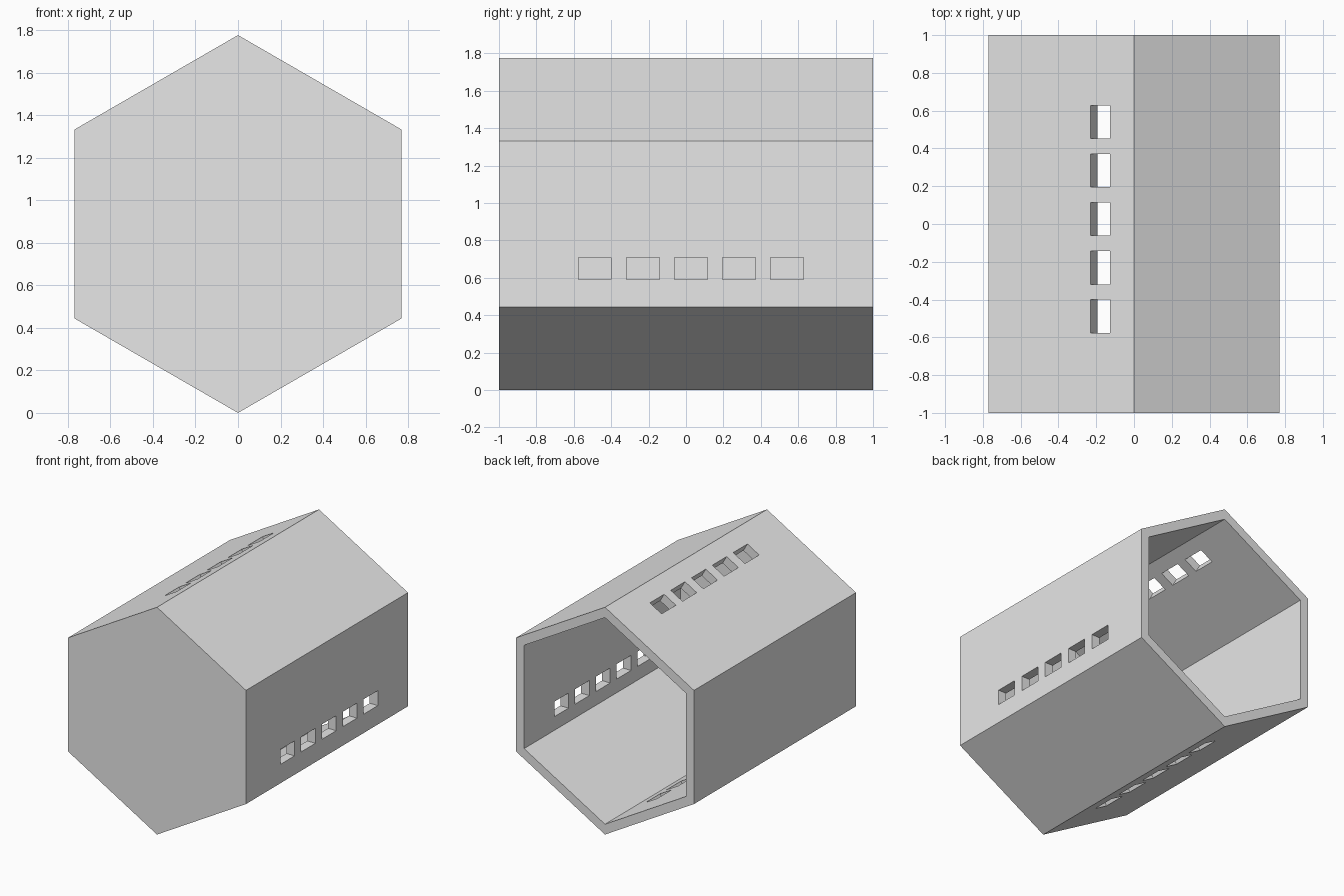
import bpy, bmesh
from math import radians, sin, cos
from mathutils import Matrix, Vector

if "Cube" in bpy.data.objects:
    bpy.data.objects.remove(bpy.data.objects["Cube"], do_unlink=True)

RADIUS = 0.888                       # outer hexagon, corner up
APOTHEM = RADIUS * cos(radians(30))
WALL = 0.07
SLOT_SIZE = (0.3, 0.176, 0.117)      # depth, length, height
SLOT_SHIFT = 0.238                   # distance from the middle of a wall
SLOT_MIDDLE, SLOT_PITCH = 0.026, 0.257

grey = bpy.data.materials.new("light_grey")
grey.use_nodes = True
grey.diffuse_color = (0.8, 0.8, 0.8, 1)
grey.node_tree.nodes["Principled BSDF"].inputs["Base Color"].default_value = (0.8, 0.8, 0.8, 1)


def make_object(name, bm):
    bmesh.ops.recalc_face_normals(bm, faces=bm.faces)
    mesh = bpy.data.meshes.new(name)
    bm.to_mesh(mesh)
    bm.free()
    mesh.materials.append(grey)
    obj = bpy.data.objects.new(name, mesh)
    bpy.context.collection.objects.link(obj)
    return obj


def hex_prism(name, radius, y0, y1):
    bm = bmesh.new()
    angles = [radians(30 + 60 * i) for i in range(6)]
    ring = [bm.verts.new((radius * cos(a), y0, RADIUS + radius * sin(a))) for a in angles]
    end = bm.faces.new(ring)
    new = bmesh.ops.extrude_face_region(bm, geom=[end])["geom"]
    moved = [v for v in new if isinstance(v, bmesh.types.BMVert)]
    bmesh.ops.translate(bm, verts=moved, vec=(0, y1 - y0, 0))
    if not end.is_valid or len(bm.faces) < 8:
        bm.faces.new(ring)
    return make_object(name, bm)


def slot_row(bm, angle, shift):
    """Five box cutters through the wall whose normal points at this angle."""
    turn = Matrix.Translation((0, 0, RADIUS)) @ Matrix.Rotation(-radians(angle), 4, 'Y')
    for i in range(-2, 3):
        place = Matrix.Translation((APOTHEM, SLOT_MIDDLE + i * SLOT_PITCH, shift))
        bmesh.ops.create_cube(bm, size=1, matrix=turn @ place @ Matrix.Diagonal(Vector(SLOT_SIZE)).to_4x4())


# Hexagonal shell, closed at the front and open at the back
shell = hex_prism("hexagonal_shell", RADIUS, -1, 1)
cavity = hex_prism("cavity_cutter", RADIUS - WALL / cos(radians(30)), -1 + WALL, 1.2)

# Slots in the left wall, the right roof and the right underside
bm = bmesh.new()
slot_row(bm, 0, -SLOT_SHIFT)
slot_row(bm, 120, -SLOT_SHIFT)
slot_row(bm, 240, SLOT_SHIFT)
slots = make_object("slot_cutter", bm)

for cutter in (cavity, slots):
    cutter.hide_render = True
    mod = shell.modifiers.new(cutter.name, 'BOOLEAN')
    mod.operation = 'DIFFERENCE'
    mod.solver = 'EXACT'
    mod.object = cutter

# Bake the cuts and drop the cutters
bpy.context.view_layer.update()
evaluated = shell.evaluated_get(bpy.context.evaluated_depsgraph_get())
cut_mesh = bpy.data.meshes.new_from_object(evaluated)
shell.modifiers.clear()
shell.data = cut_mesh
for cutter in (cavity, slots):
    bpy.data.objects.remove(cutter, do_unlink=True)
